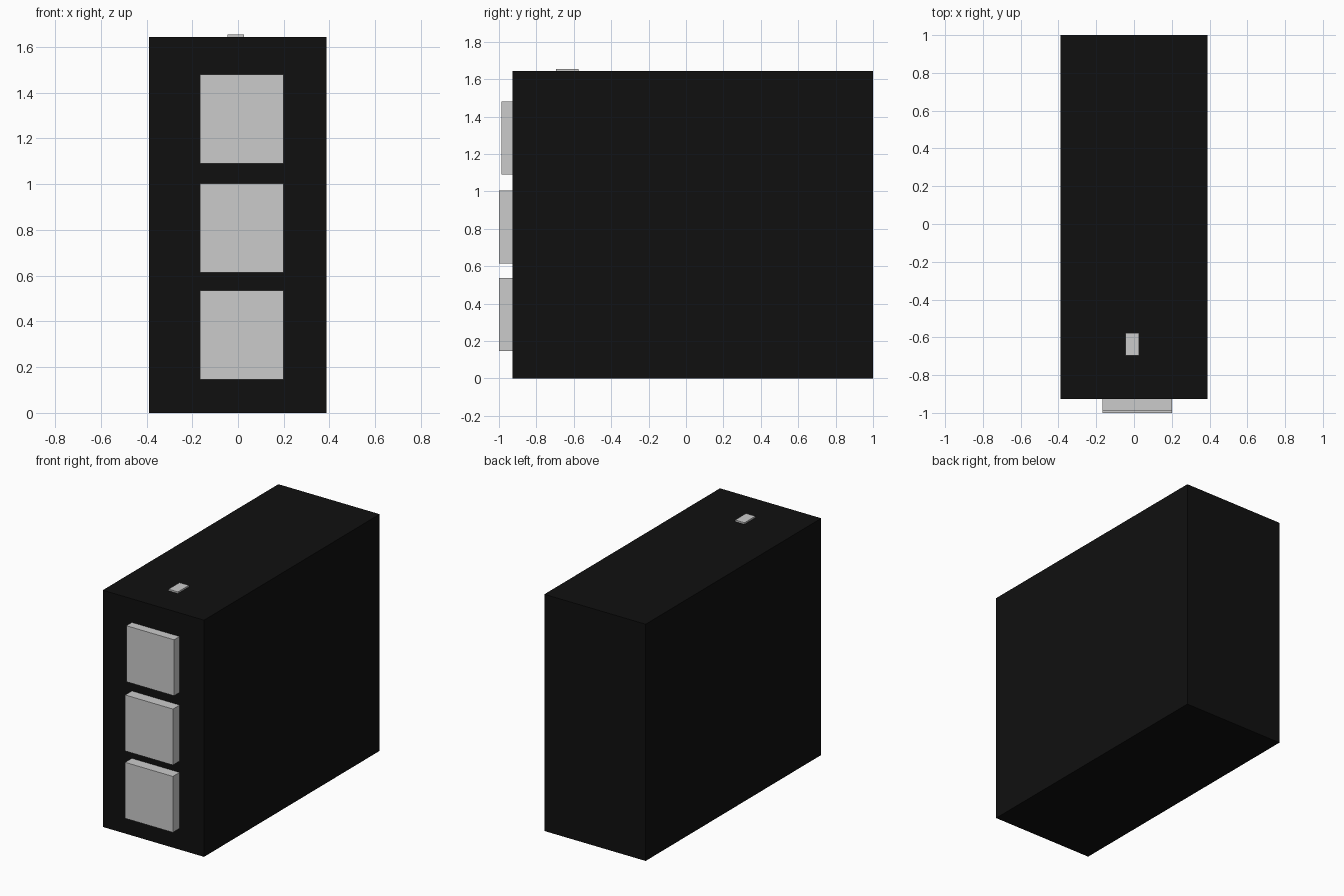
import bpy

if "Cube" in bpy.data.objects:
    bpy.data.objects.remove(bpy.data.objects["Cube"])

black = bpy.data.materials.new("black_casing")
black.diffuse_color = (0.005, 0.005, 0.005, 1)
black.use_nodes = True
black.node_tree.nodes["Principled BSDF"].inputs["Base Color"].default_value = black.diffuse_color


def box(name, lo, hi, material=None):
    """Axis-aligned box between two corners."""
    centre = [(a + b) / 2 for a, b in zip(lo, hi)]
    bpy.ops.mesh.primitive_cube_add(size=1, location=centre)
    obj = bpy.context.object
    obj.name = name
    obj.scale = [b - a for a, b in zip(lo, hi)]
    bpy.ops.object.transform_apply(location=False, rotation=False, scale=True)
    if material:
        obj.data.materials.append(material)
    return obj


# Main casing
box("casing", (-0.39, -0.927, 0), (0.388, 1, 1.644), black)

# Three square panels on the front: bottom z and front y of each
panels = [("lower", 0.147, -1.0), ("middle", 0.615, -1.0), ("upper", 1.091, -0.987)]
for label, z, y in panels:
    box(f"{label}_front_panel", (-0.167, y, z), (0.2, -0.915, z + 0.389))

# Small button on the top
box("top_button", (-0.046, -0.696, 1.635), (0.026, -0.576, 1.655))
